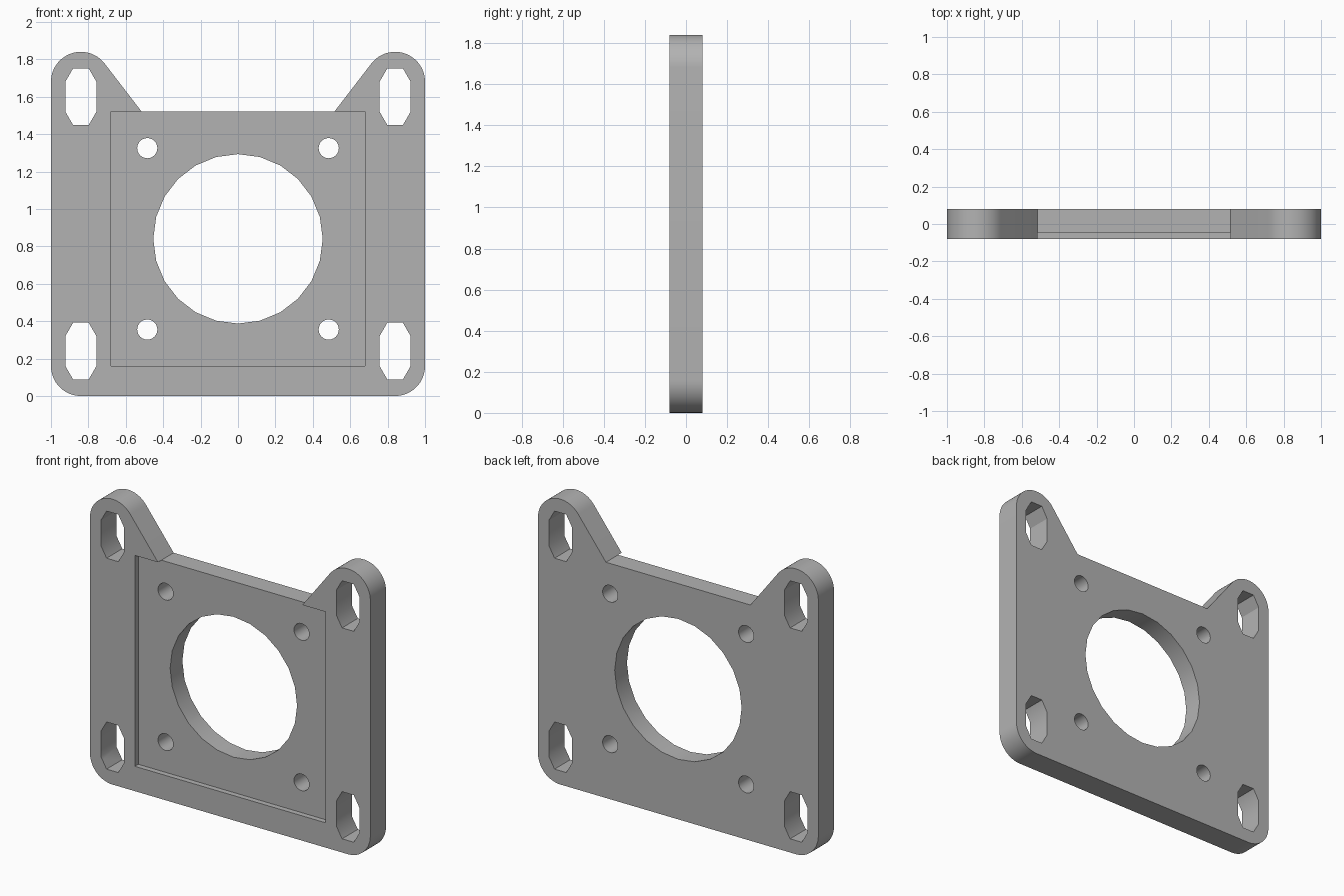
import bpy, bmesh, math

default = bpy.data.objects.get("Cube")
if default:
    bpy.data.objects.remove(default)

HALF_DEPTH = 0.08
CORNER = 0.16            # outer corner radius
EAR_X, EAR_Z = 0.84, 1.68
SHOULDER_X, SHOULDER_Z = 0.515, 1.52
MID_Z = 0.84             # bore centre height

grey = bpy.data.materials.new("bare_grey")
grey.use_nodes = True
grey.diffuse_color = (0.45, 0.45, 0.45, 1)
grey.node_tree.nodes["Principled BSDF"].inputs["Base Color"].default_value = (0.45, 0.45, 0.45, 1)


def arc(cx, cz, r, start, end, steps):
    angles = [math.radians(start + (end - start) * i / steps) for i in range(steps + 1)]
    return [(cx + r * math.cos(a), cz + r * math.sin(a)) for a in angles]


def prism(name, loops, y0, y1):
    """Extrude closed x-z loops from y0 to y1."""
    bm = bmesh.new()
    for loop in loops:
        face = bm.faces.new([bm.verts.new((x, y0, z)) for x, z in loop])
        out = bmesh.ops.extrude_face_region(bm, geom=[face])
        moved = [v for v in out["geom"] if isinstance(v, bmesh.types.BMVert)]
        bmesh.ops.translate(bm, verts=moved, vec=(0, y1 - y0, 0))
    bmesh.ops.recalc_face_normals(bm, faces=bm.faces)
    mesh = bpy.data.meshes.new(name)
    bm.to_mesh(mesh)
    bm.free()
    mesh.materials.append(grey)
    obj = bpy.data.objects.new(name, mesh)
    bpy.context.collection.objects.link(obj)
    return obj


# Plate outline: rounded foot, ear tangent to the sloped shoulder, mirrored
tangent = 90 + 2 * math.degrees(math.atan2(EAR_Z - SHOULDER_Z, EAR_X - SHOULDER_X))
right_half = arc(EAR_X, CORNER, CORNER, -90, 0, 16)
right_half += arc(EAR_X, EAR_Z, CORNER, 0, tangent, 24)
right_half.append((SHOULDER_X, SHOULDER_Z))
outline = right_half + [(-x, z) for x, z in reversed(right_half)]
plate = prism("mounting_plate", [outline], -HALF_DEPTH, HALF_DEPTH)

# Central bore, four screw holes and four elongated slots
holes = [arc(0, MID_Z, 0.453, 0, 360, 24)[:-1]]
for sx in (-1, 1):
    for sz in (-1, 1):
        holes.append(arc(sx * 0.485, MID_Z + sz * 0.485, 0.054, 0, 360, 24)[:-1])
    for low, high in ((0.16, 0.32), (1.52, EAR_Z)):
        holes.append(arc(sx * EAR_X, high, 0.083, 0, 180, 3)
                     + arc(sx * EAR_X, low, 0.083, 180, 360, 3))
hole_cutter = prism("hole_cutter", holes, -0.2, 0.2)

# Shallow square recess in the front face, open along the top edge
square = [(-0.68, 0.16), (0.68, 0.16), (0.68, SHOULDER_Z), (-0.68, SHOULDER_Z)]
recess_cutter = prism("recess_cutter", [square], -0.2, -0.045)

for cutter in (recess_cutter, hole_cutter):
    cutter.hide_render = True
    cutter.hide_set(True)
    mod = plate.modifiers.new(cutter.name, 'BOOLEAN')
    mod.operation = 'DIFFERENCE'
    mod.solver = 'EXACT'
    mod.object = cutter

# Apply the cuts, then smooth the rounded walls only
bpy.ops.object.select_all(action='DESELECT')
plate.select_set(True)
bpy.context.view_layer.objects.active = plate
for name in [m.name for m in plate.modifiers]:
    bpy.ops.object.modifier_apply(modifier=name)
for cutter in (recess_cutter, hole_cutter):
    bpy.data.objects.remove(cutter)
bpy.ops.object.shade_smooth_by_angle(angle=math.radians(30))
